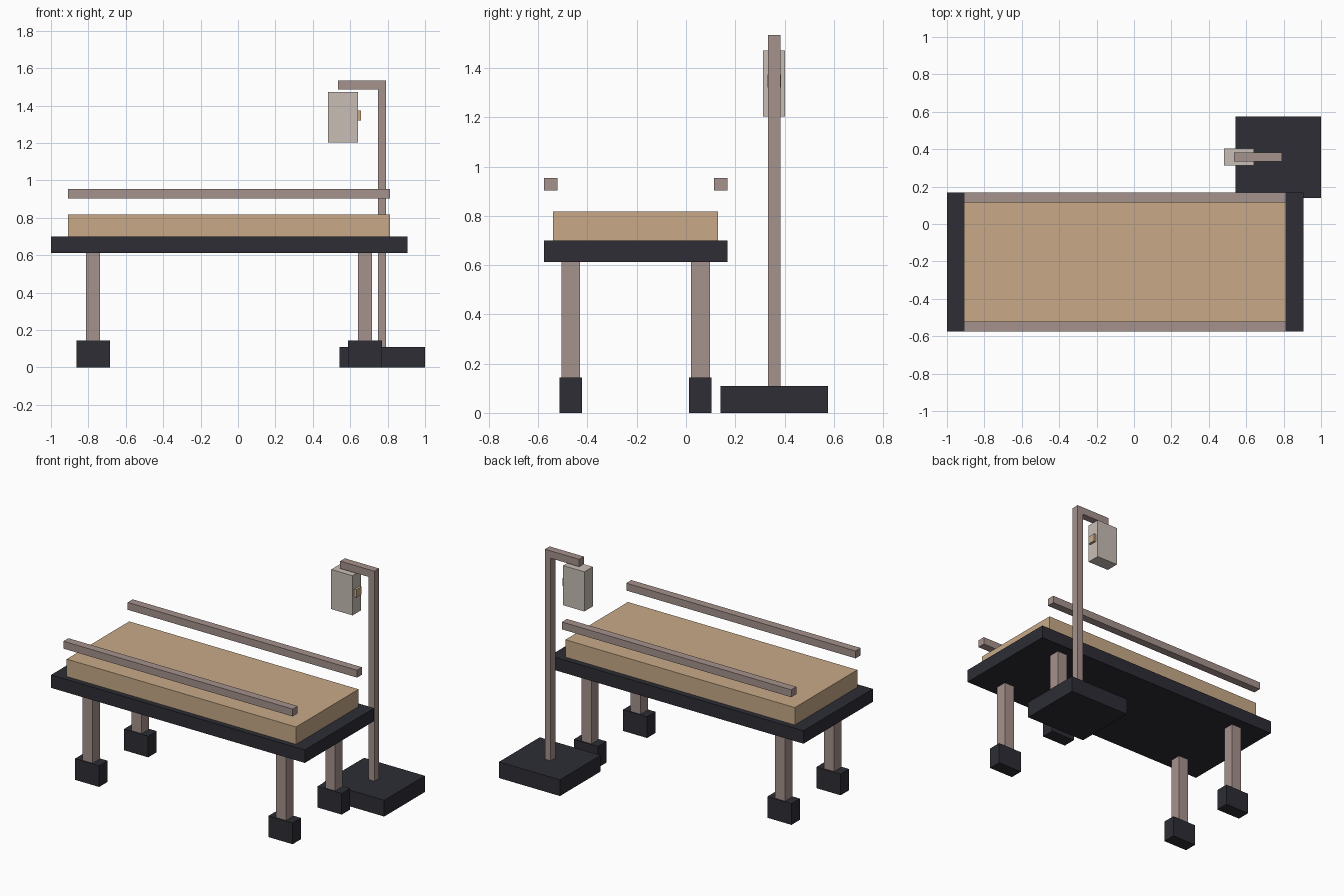
import bpy

cube = bpy.data.objects.get("Cube")
if cube:
    bpy.data.objects.remove(cube, do_unlink=True)


def material(name, rgb):
    mat = bpy.data.materials.new(name)
    mat.use_nodes = True
    mat.diffuse_color = (*rgb, 1)
    mat.node_tree.nodes["Principled BSDF"].inputs["Base Color"].default_value = (*rgb, 1)
    return mat


dark = material("charcoal", (0.026, 0.026, 0.036))
metal = material("warm grey", (0.376, 0.287, 0.266))
tan = material("tan", (0.578, 0.402, 0.242))
pale = material("pale beige", (0.575, 0.515, 0.46))


def box(name, mat, x, y, z):
    """Box spanning the given (low, high) range on each axis."""
    bpy.ops.mesh.primitive_cube_add(size=1, location=[(a + b) / 2 for a, b in (x, y, z)])
    obj = bpy.context.object
    obj.name = obj.data.name = name
    size = [b - a for a, b in (x, y, z)]
    for v in obj.data.vertices:
        v.co = [c * s for c, s in zip(v.co, size)]
    obj.data.materials.append(mat)
    return obj


def around(centre, width):
    return (centre - width / 2, centre + width / 2)


# Bed deck and mattress
bed_x = (-0.908, 0.814)
box("bed_frame", dark, (-1, 0.905), (-0.576, 0.168), (0.612, 0.70))
box("mattress", tan, bed_x, (-0.54, 0.13), (0.70, 0.818))

# Side rails
for side, y in (("front", -0.549), ("back", 0.141)):
    box(side + "_rail", metal, bed_x, around(y, 0.054), (0.903, 0.953))

# Legs standing on block feet
for end, x in (("right", -0.774), ("left", 0.679)):
    for side, y in (("front", -0.468), ("back", 0.058)):
        name = side + "_" + end
        box(name + "_leg", metal, around(x, 0.075), around(y, 0.077), (0.144, 0.612))
        box(name + "_foot", dark, around(x, 0.181), around(y, 0.09), (0, 0.144))

# Drip stand: base, pole and hanging arm
pole_y = 0.358
box("stand_base", dark, (0.543, 1), (0.14, 0.576), (0, 0.11))
box("stand_pole", metal, (0.748, 0.791), around(pole_y, 0.05), (0.11, 1.485))
box("stand_arm", metal, (0.534, 0.791), around(pole_y, 0.05), (1.485, 1.535))

# Hanging bag with a small port on its side
box("drip_bag", pale, (0.481, 0.641), around(pole_y, 0.09), (1.203, 1.472))
box("bag_port", tan, (0.641, 0.657), around(pole_y, 0.054), (1.321, 1.374))
